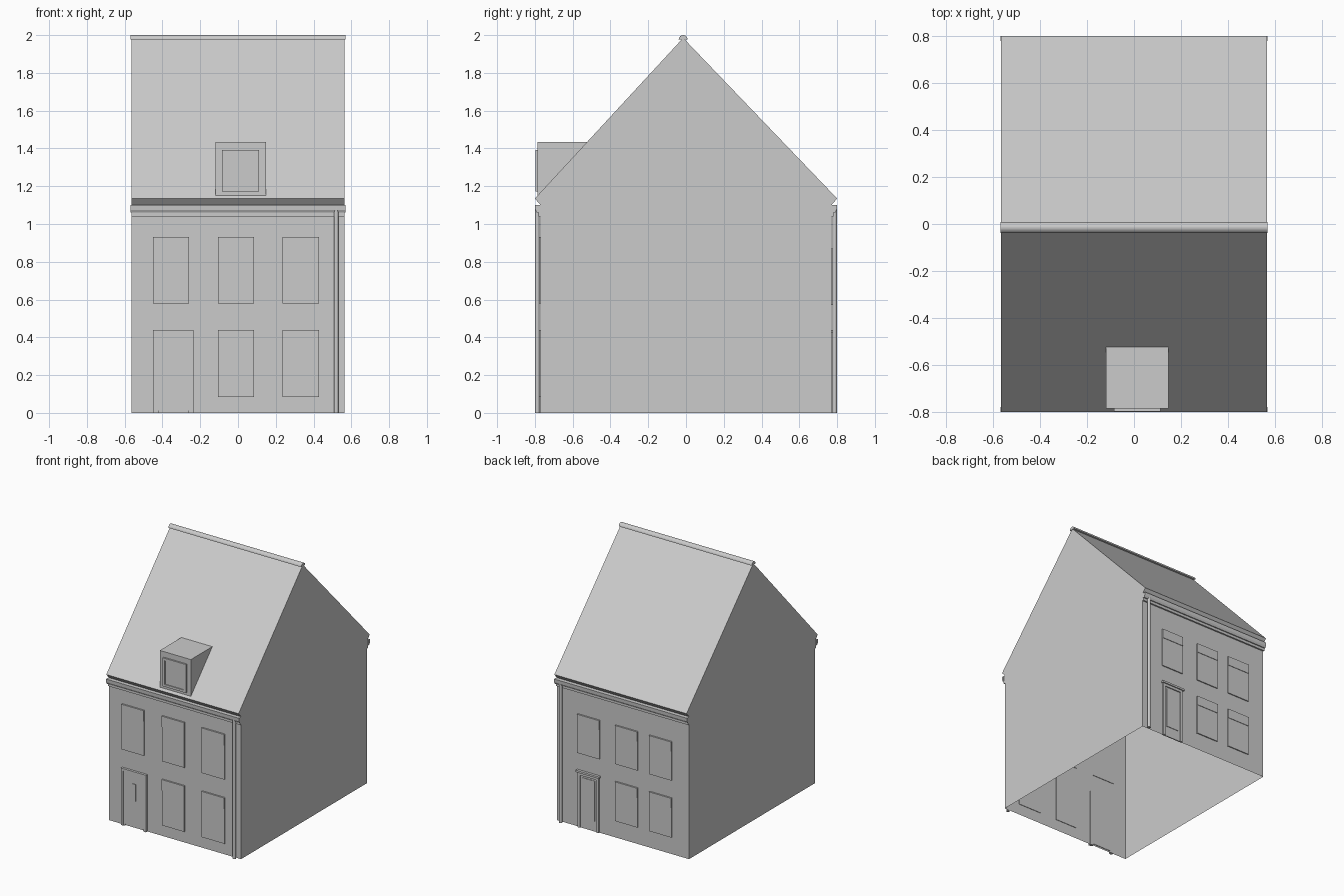
import bpy, bmesh, math

cube = bpy.data.objects.get("Cube")
if cube:
    bpy.data.objects.remove(cube, do_unlink=True)

grey = bpy.data.materials.new("plain grey")
grey.use_nodes = True
COLOUR = (0.6, 0.6, 0.6, 1)
grey.diffuse_color = COLOUR
grey.node_tree.nodes["Principled BSDF"].inputs["Base Color"].default_value = COLOUR


def finish(name, bm):
    bmesh.ops.recalc_face_normals(bm, faces=bm.faces)
    mesh = bpy.data.meshes.new(name)
    bm.to_mesh(mesh)
    bm.free()
    mesh.materials.append(grey)
    obj = bpy.data.objects.new(name, mesh)
    bpy.context.collection.objects.link(obj)
    return obj


def prism(name, profile, x0, x1, open_edge=None):
    """Extrude a (y, z) profile along x, optionally leaving one side open."""
    bm = bmesh.new()
    a = [bm.verts.new((x0, y, z)) for y, z in profile]
    b = [bm.verts.new((x1, y, z)) for y, z in profile]
    bm.faces.new(a)
    bm.faces.new(b[::-1])
    n = len(profile)
    for i in range(n):
        if i != open_edge:
            j = (i + 1) % n
            bm.faces.new((a[i], b[i], b[j], a[j]))
    return finish(name, bm)


def box(name, x, y, z):
    return prism(name, [(y[0], z[0]), (y[1], z[0]), (y[1], z[1]), (y[0], z[1])], *x)


def plate(name, x, z, depth, side):
    """Panel standing out from the front (-1) or back (1) wall."""
    return box(name, x, (side * (WALL - 0.004), side * (WALL + depth)), z)


WALL, HALF, EAVE, RIDGE = 0.77, 0.565, 0.8, -0.015

# Walls and roof: one shell, open underneath
prism("house_shell", [(-WALL, 0), (WALL, 0), (WALL, 1.1), (EAVE, 1.135),
                      (RIDGE, 1.985), (-EAVE, 1.135), (-WALL, 1.1)],
      -HALF, HALF, open_edge=0)

# Rounded ridge cap
cap = [(RIDGE + 0.024 * math.cos(math.pi * i / 8), 1.976 + 0.024 * math.sin(math.pi * i / 8))
       for i in range(9)]
prism("ridge_cap", cap, -HALF - 0.003, HALF + 0.003)


def window(name, x, z, side):
    """Sash window whose upper sash stands in front of the lower one."""
    split = z[0] + 0.76 * (z[1] - z[0])
    plate(name + "_lower_sash", x, (z[0], split), 0.008, side)
    plate(name + "_upper_sash", x, (split, z[1]), 0.012, side)


def eaves(name, side):
    """Fascia, gutter and downpipe along one wall."""
    plate(name + "_fascia", (-HALF, HALF), (1.04, 1.1), 0.012, side)
    gutter = [(0.779, 1.1), (0.779, 1.06), (0.79, 1.06), (0.798, 1.075), (0.8, 1.1)]
    prism(name + "_gutter", [(side * y, z) for y, z in gutter], -HALF - 0.003, HALF + 0.003)
    bm = bmesh.new()
    bmesh.ops.create_cone(bm, cap_ends=True, segments=10, radius1=0.012, radius2=0.012, depth=1.09)
    bmesh.ops.translate(bm, verts=bm.verts, vec=(0.52, side * 0.787, 0.545))
    pipe = finish(name + "_downpipe", bm)
    for p in pipe.data.polygons:
        p.use_smooth = len(p.vertices) == 4


eaves("front", -1)
eaves("back", 1)

# Front windows
columns = {"right": (-0.45, -0.26), "middle": (-0.105, 0.085), "left": (0.235, 0.43)}
for col, xs in columns.items():
    window("front_upper_window_" + col, xs, (0.58, 0.93), -1)
    if col != "right":
        window("front_lower_window_" + col, xs, (0.085, 0.44), -1)

# Back windows
columns = {"left": (0.195, 0.385), "middle": (-0.13, 0.06), "right": (-0.42, -0.23)}
for col, xs in columns.items():
    window("back_upper_window_" + col, xs, (0.57, 0.87), 1)
    if col != "left":
        window("back_lower_window_" + col, xs, (0.13, 0.435), 1)


def frame(name, x, z, rim, depth, side):
    """Two jambs and a head around a doorway."""
    plate(name + "_jamb_a", (x[0], x[0] + rim), z, depth, side)
    plate(name + "_jamb_b", (x[1] - rim, x[1]), z, depth, side)
    plate(name + "_head", (x[0] + rim, x[1] - rim), (z[1] - rim, z[1]), depth, side)


# Front door with frame, leaf and small light
frame("front_door_frame", (-0.45, -0.235), (0, 0.44), 0.018, 0.018, -1)
frame("front_door_lining", (-0.432, -0.253), (0, 0.422), 0.012, 0.012, -1)
plate("front_door", (-0.42, -0.265), (0.012, 0.41), 0.006, -1)
plate("front_door_light", (-0.36, -0.33), (0.21, 0.34), 0.01, -1)

# Back door with frame, head moulding and panel
frame("back_door_frame", (0.2, 0.38), (0, 0.425), 0.02, 0.012, 1)
plate("back_door_cap", (0.19, 0.39), (0.425, 0.44), 0.02, 1)
plate("back_door", (0.22, 0.36), (0, 0.405), 0.004, 1)
plate("back_door_panel", (0.235, 0.345), (0.08, 0.39), 0.008, 1)

# Dormer with a raised window
prism("dormer", [(-0.785, 1.151), (-0.785, 1.435), (-0.522, 1.435)], -0.118, 0.147)
window_x, window_z = (-0.086, 0.112), (1.172, 1.392)
box("dormer_window_bottom_rail", window_x, (-0.797, -0.78), (window_z[0], window_z[0] + 0.018))
box("dormer_window_top_rail", window_x, (-0.797, -0.78), (window_z[1] - 0.018, window_z[1]))
for name, x in (("right", window_x[0]), ("left", window_x[1] - 0.018)):
    box("dormer_window_stile_" + name, (x, x + 0.018), (-0.797, -0.78),
        (window_z[0] + 0.018, window_z[1] - 0.018))
box("dormer_window_pane", window_x, (-0.79, -0.78), window_z)
